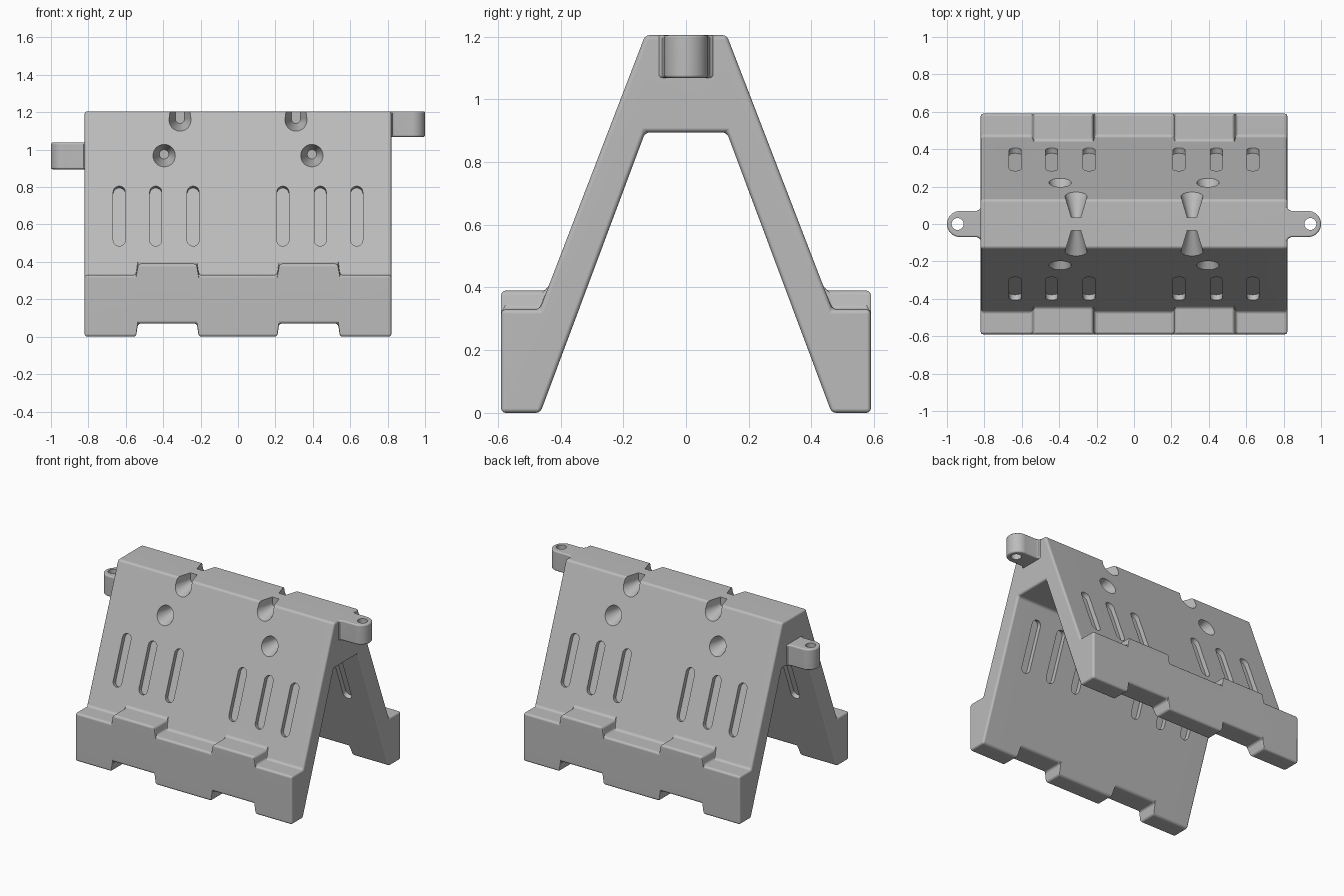
import bpy, bmesh, math
from mathutils import Matrix, Vector

if "Cube" in bpy.data.objects:
    bpy.data.objects.remove(bpy.data.objects["Cube"], do_unlink=True)

TOP, ARCH, HALF = 1.205, 0.895, 0.82

plastic = bpy.data.materials.new("grey plastic")
plastic.use_nodes = True
plastic.diffuse_color = (0.5, 0.5, 0.5, 1)
plastic.node_tree.nodes["Principled BSDF"].inputs["Base Color"].default_value = (0.5, 0.5, 0.5, 1)


def outer_y(z):
    return 0.13 + (TOP - z) * 0.385


def inner_y(z):
    return 0.13 + (ARCH - z) * 0.374


def make_object(name, bm):
    bmesh.ops.recalc_face_normals(bm, faces=bm.faces)
    mesh = bpy.data.meshes.new(name)
    bm.to_mesh(mesh)
    bm.free()
    mesh.materials.append(plastic)
    obj = bpy.data.objects.new(name, mesh)
    bpy.context.collection.objects.link(obj)
    return obj


def loft(name, sections):
    """Skin a row of matching closed outlines and cap both ends."""
    bm = bmesh.new()
    rings = [[bm.verts.new(p) for p in s] for s in sections]
    for a, b in zip(rings, rings[1:]):
        for i in range(len(a)):
            j = (i + 1) % len(a)
            bm.faces.new((a[i], a[j], b[j], b[i]))
    bm.faces.new(rings[0])
    bm.faces.new(rings[-1])
    bmesh.ops.dissolve_limit(bm, angle_limit=0.01, verts=bm.verts, edges=bm.edges)
    return make_object(name, bm)


def hull(name, points):
    bm = bmesh.new()
    for p in points:
        bm.verts.new(p)
    bmesh.ops.convex_hull(bm, input=bm.verts)
    bmesh.ops.dissolve_limit(bm, angle_limit=0.01, verts=bm.verts, edges=bm.edges)
    return make_object(name, bm)


def apply_modifiers(obj):
    deps = bpy.context.evaluated_depsgraph_get()
    mesh = bpy.data.meshes.new_from_object(obj.evaluated_get(deps))
    obj.modifiers.clear()
    obj.data = mesh


def bevel(obj, width):
    mod = obj.modifiers.new("soft_edges", 'BEVEL')
    mod.width, mod.segments = width, 3
    mod.limit_method, mod.angle_limit = 'ANGLE', math.radians(40)
    apply_modifiers(obj)


def cut(obj, cutters):
    for c in cutters:
        c.hide_render = True
        mod = obj.modifiers.new("cut", 'BOOLEAN')
        mod.operation, mod.solver, mod.object = 'DIFFERENCE', 'EXACT', c
    apply_modifiers(obj)
    for c in cutters:
        bpy.data.objects.remove(c, do_unlink=True)


def smooth(obj):
    bpy.ops.object.select_all(action='DESELECT')
    obj.select_set(True)
    bpy.context.view_layer.objects.active = obj
    bpy.ops.object.shade_smooth_by_angle(angle=math.radians(35))
    mod = obj.modifiers.new("flat_normals", 'WEIGHTED_NORMAL')
    mod.keep_sharp = True


def circle(r, n=32):
    return [(r * math.cos(2 * math.pi * i / n), r * math.sin(2 * math.pi * i / n)) for i in range(n)]


# A-frame body: the foot steps up along two stretches on each side
def section(x, raised):
    shelf, floor = (0.39, 0.07) if raised else (0.33, 0.0)
    half = [(0.13, TOP), (outer_y(shelf), shelf), (0.59, shelf),
            (0.59, floor), (inner_y(floor), floor), (0.13, ARCH)]
    return [(x, y, z) for y, z in half] + [(x, -y, z) for y, z in reversed(half)]


stations = [(-HALF, 0), (-0.545, 0), (-0.535, 1), (-0.22, 1), (-0.21, 0)]
stations += [(-x, r) for x, r in reversed(stations)]
body = loft("barrier_body", [section(x, r) for x, r in stations])
bevel(body, 0.014)

# Slots pressed into both faces of each leg
cutters = []
SLOT_Z, SLOT_R, SLOT_LEN = 0.645, 0.032, 0.343
for side in (-1, 1):
    normal = Vector((0, side, 0.38)).normalized()
    along = normal.cross(Vector((1, 0, 0)))
    for surface in (outer_y, inner_y):
        for x in (-0.635, -0.44, -0.24, 0.24, 0.44, 0.635):
            centre = Vector((x, side * surface(SLOT_Z), SLOT_Z))
            pts = []
            for u, v in circle(SLOT_R, 24):
                for end in (-1, 1):
                    for depth in (-0.03, 0.03):
                        w = v + end * (SLOT_LEN / 2 - SLOT_R)
                        pts.append(centre + Vector((u, 0, 0)) + along * w + normal * depth)
            cutters.append(hull("slot_cutter", pts))

# Tapered sockets; the upper ones open through the top
for side in (-1, 1):
    for x, z, shift, lifts in ((0.31, 1.165, 0, (0, 0.1)), (0.395, 0.975, 0.07, (0,))):
        for sx in (-x, x):
            pts = [(sx + u, side * (y + shift), z + v + lift)
                   for y, r in ((0.035, 0.025), (0.25, 0.09))
                   for u, v in circle(r) for lift in lifts]
            cutters.append(hull("socket_cutter", pts))
cut(body, cutters)
smooth(body)


# Connector lugs with a pin hole, high on the left and low on the right
def lug(name, side, z0, z1):
    end = [(0.93 + 0.07 * math.sin(a), -0.07 * math.cos(a))
           for a in [math.pi * i / 20 for i in range(21)]]
    outline = [(0.80, -0.09), (0.82, -0.09), (0.826, -0.077), (0.84, -0.07)]
    outline += end + [(x, -y) for x, y in reversed(outline)]
    obj = loft(name, [[(side * x, y, z) for x, y in outline] for z in (z0, z1)])
    bevel(obj, 0.01)
    pin = hull("pin_cutter", [(side * 0.943 + u, v, z)
                              for u, v in circle(0.032) for z in (z0 - 0.1, z1 + 0.1)])
    cut(obj, [pin])
    smooth(obj)


lug("left_connector_lug", 1, 1.068, TOP)
lug("right_connector_lug", -1, ARCH, 1.038)
